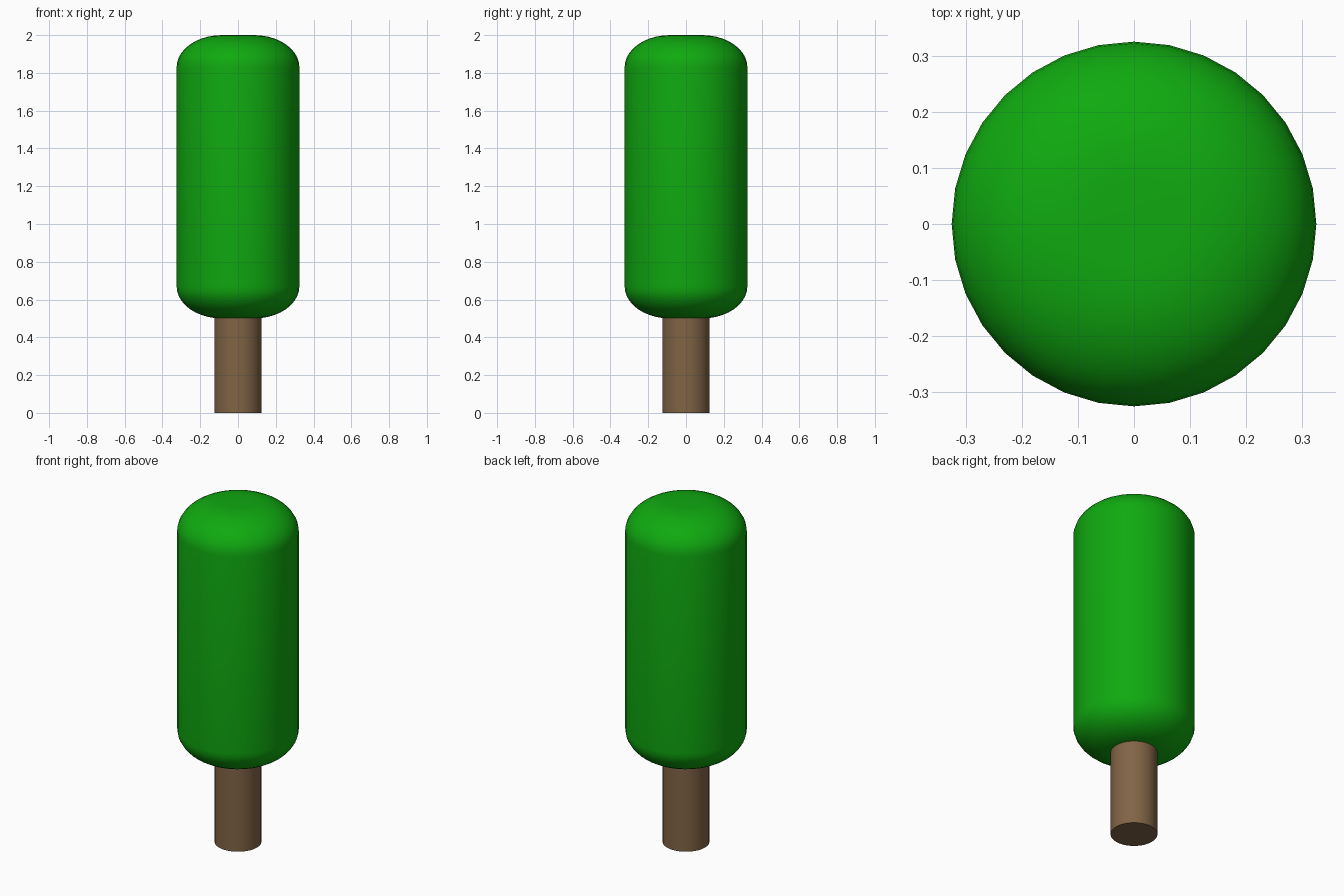
import bpy
import math

if "Cube" in bpy.data.objects:
    bpy.data.objects.remove(bpy.data.objects["Cube"])

SIDES = 32


def lathe(name, profile, color, angle):
    """Revolve an (r, z) profile around z, capping both ends."""
    verts, faces = [], []
    for r, z in profile:
        for i in range(SIDES):
            a = 2 * math.pi * i / SIDES
            verts.append((r * math.cos(a), r * math.sin(a), z))
    for k in range(len(profile) - 1):
        for i in range(SIDES):
            j = (i + 1) % SIDES
            faces.append((k * SIDES + i, k * SIDES + j,
                          (k + 1) * SIDES + j, (k + 1) * SIDES + i))
    last = (len(profile) - 1) * SIDES
    faces.append(tuple(reversed(range(SIDES))))
    faces.append(tuple(range(last, last + SIDES)))
    mesh = bpy.data.meshes.new(name)
    mesh.from_pydata(verts, [], faces)
    obj = bpy.data.objects.new(name, mesh)
    bpy.context.collection.objects.link(obj)
    mat = bpy.data.materials.new(name)
    mat.diffuse_color = (*color, 1)
    mat.use_nodes = True
    mat.node_tree.nodes["Principled BSDF"].inputs["Base Color"].default_value = mat.diffuse_color
    mesh.materials.append(mat)
    bpy.ops.object.select_all(action='DESELECT')
    obj.select_set(True)
    bpy.context.view_layer.objects.active = obj
    bpy.ops.object.shade_smooth_by_angle(angle=math.radians(angle))
    return obj


# Trunk: plain cylinder
lathe("trunk", [(0.125, 0), (0.125, 0.51)], (0.22, 0.127, 0.06), 30)

# Foliage: column with elliptically rounded ends
R, FLAT, DROP, STEPS = 0.325, 0.085, 0.17, 10
arc = [(FLAT + (R - FLAT) * math.sin(t), DROP * (1 - math.cos(t)))
       for t in (math.pi / 2 * i / STEPS for i in range(STEPS + 1))]
profile = [(r, 0.5 + d) for r, d in arc] + [(r, 2.0 - d) for r, d in reversed(arc)]
lathe("foliage", profile, (0.005, 0.40, 0.005), 40)
